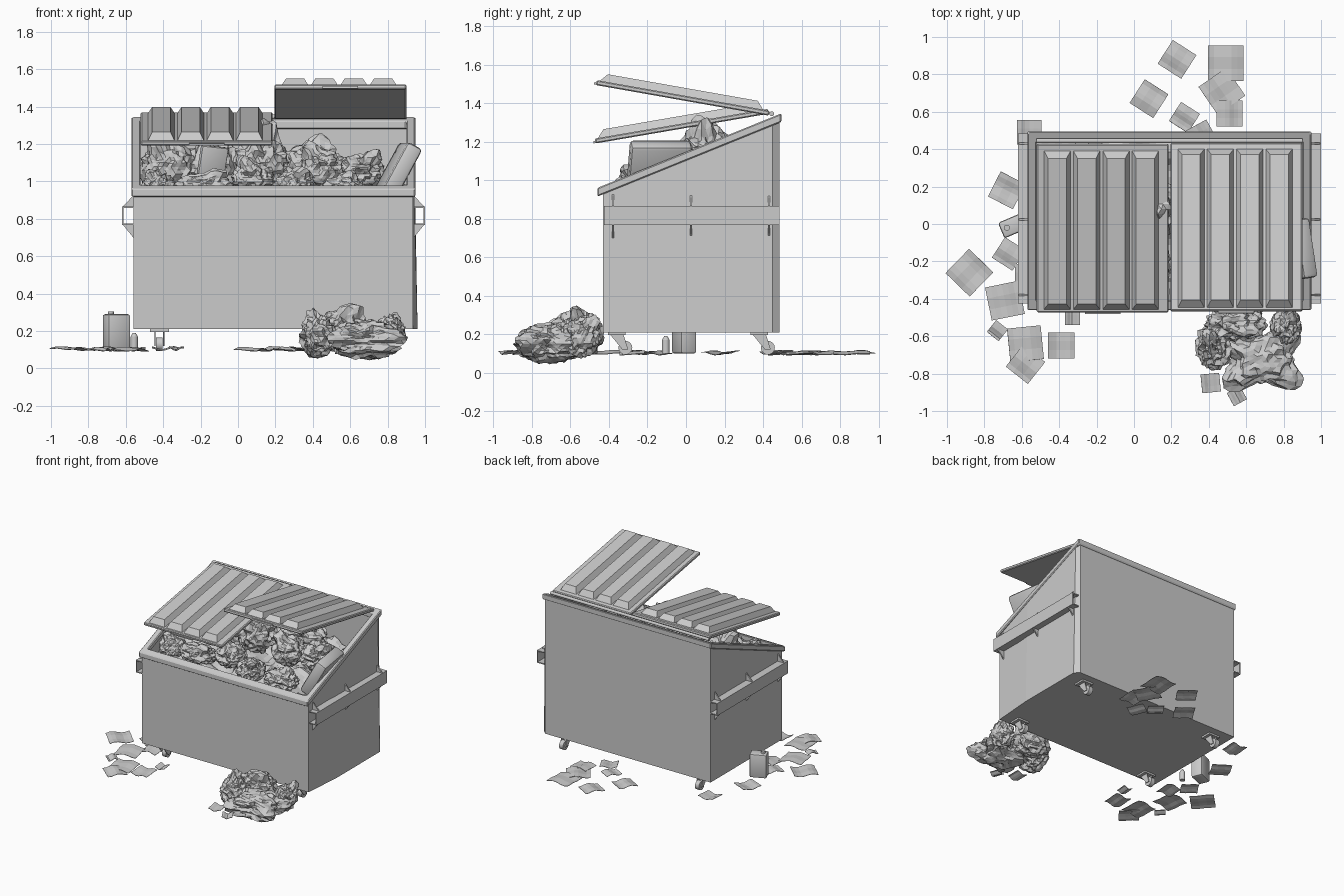
import bpy, bmesh, math, random
from mathutils import Matrix, Vector, noise

cube = bpy.data.objects.get("Cube")
if cube:
    bpy.data.objects.remove(cube)

grey = bpy.data.materials.new("plain grey")
grey.use_nodes = True
grey.diffuse_color = (0.6, 0.6, 0.6, 1)
grey.node_tree.nodes["Principled BSDF"].inputs["Base Color"].default_value = grey.diffuse_color


def finish(name, bm, matrix=None, smooth=False):
    """Turn a bmesh into a named object."""
    bmesh.ops.recalc_face_normals(bm, faces=bm.faces)
    mesh = bpy.data.meshes.new(name)
    bm.to_mesh(mesh)
    bm.free()
    if matrix:
        mesh.transform(matrix)
    mesh.materials.append(grey)
    obj = bpy.data.objects.new(name, mesh)
    bpy.context.collection.objects.link(obj)
    if smooth:
        bpy.ops.object.select_all(action='DESELECT')
        obj.select_set(True)
        bpy.context.view_layer.objects.active = obj
        bpy.ops.object.shade_smooth_by_angle(angle=math.radians(35))
    return obj


def place(loc, rot=(0, 0, 0)):
    turn = Matrix.Identity(4)
    for axis, angle in zip("XYZ", rot):
        turn = Matrix.Rotation(angle, 4, axis) @ turn
    return Matrix.Translation(loc) @ turn


def box(name, loc, size, rot=(0, 0, 0), bevel=0):
    bm = bmesh.new()
    bmesh.ops.create_cube(bm, size=1)
    bmesh.ops.scale(bm, vec=size, verts=bm.verts)
    if bevel:
        bmesh.ops.bevel(bm, geom=bm.edges[:], offset=bevel, segments=2, affect='EDGES', profile=0.5)
    return finish(name, bm, place(loc, rot), smooth=bool(bevel))


def cylinder(name, loc, radius, depth, rot=(0, 0, 0), top=None):
    bm = bmesh.new()
    bmesh.ops.create_cone(bm, cap_ends=True, segments=16, radius1=radius,
                          radius2=radius if top is None else top, depth=depth)
    return finish(name, bm, place(loc, rot), smooth=True)


def prism(name, points, offset):
    """Extrude a flat outline along a vector."""
    bm = bmesh.new()
    face = bm.faces.new([bm.verts.new(p) for p in points])
    moved = bmesh.ops.extrude_face_region(bm, geom=[face])["geom"]
    bmesh.ops.translate(bm, vec=offset, verts=[v for v in moved if isinstance(v, bmesh.types.BMVert)])
    return finish(name, bm)


def rim_height(y):
    return 0.955 + (y + 0.46) * 0.405


# Open container with a sloping top and thin walls
footprint = [(-0.56, -0.43), (0.935, -0.43), (0.96, -0.1), (0.96, 0.45), (0.925, 0.485), (-0.56, 0.485)]
bm = bmesh.new()
low = [bm.verts.new((x, y, 0.21)) for x, y in footprint]
high = [bm.verts.new((min(x, 0.94), y, rim_height(y) - 0.01)) for x, y in footprint]
bm.faces.new(low)
for i in range(len(low)):
    j = (i + 1) % len(low)
    bm.faces.new((low[i], low[j], high[j], high[i]))
body = finish("container_body", bm)
wall = body.modifiers.new("wall", 'SOLIDIFY')
wall.thickness = 0.02

# Sloping rim frame
bm = bmesh.new()
loops = []
for x0, x1, y0, y1, drop in ((-0.57, 0.948, -0.46, 0.495, 0), (-0.57, 0.948, -0.46, 0.495, 0.045),
                             (-0.52, 0.9, -0.41, 0.44, 0.045), (-0.52, 0.9, -0.41, 0.44, 0)):
    loops.append([bm.verts.new((x, y, rim_height(y) + 0.005 - drop))
                  for x, y in ((x0, y0), (x1, y0), (x1, y1), (x0, y1))])
for a, b in zip(loops, loops[1:] + loops[:1]):
    for i in range(4):
        j = (i + 1) % 4
        bm.faces.new((a[i], a[j], b[j], b[i]))
bmesh.ops.bevel(bm, geom=bm.edges[:], offset=0.006, segments=1, affect='EDGES')
finish("rim", bm)

# Lifting channels with gussets on both sides
for side, wall_x, label in ((-1, -0.56, "right"), (1, 0.94, "left")):
    outer = wall_x + side * 0.056
    middle = (wall_x + outer) / 2
    box(label + "_channel_face", (outer, 0.03, 0.817), (0.008, 0.91, 0.1))
    for z in (0.771, 0.863):
        box(label + "_channel_flange", (middle, 0.03, z), (0.056, 0.91, 0.008))
    for y in (-0.385, 0.02, 0.425):
        for z, tip in ((0.865, 0.925), (0.769, 0.7)):
            prism(label + "_gusset", [(wall_x, y, z), (outer, y, z), (wall_x, y, tip)], (0, 0.01, 0))


# Ribbed lids, hinged along the back
def lid(name, x, z, tilt):
    width, length = 0.705, 0.912
    matrix = place((x, 0.43, z), (tilt, 0, 0))
    bm = bmesh.new()
    bmesh.ops.create_cube(bm, size=1)
    bmesh.ops.scale(bm, vec=(width, length, 0.026), verts=bm.verts)
    bmesh.ops.translate(bm, vec=(width / 2, -length / 2, 0.013), verts=bm.verts)
    bmesh.ops.bevel(bm, geom=bm.edges[:], offset=0.006, segments=1, affect='EDGES')
    for i in range(4):
        rib = bmesh.ops.create_cube(bm, size=1)["verts"]
        for v in rib:
            top = v.co.z > 0
            v.co.x = 0.11 + i * 0.157 + v.co.x * (0.098 if top else 0.148)
            v.co.y = -0.465 + v.co.y * (0.79 if top else 0.87)
            v.co.z = 0.066 if top else 0.02
    finish(name, bm, matrix)
    box(name + "_grip", matrix @ Vector((width / 2, -length, 0.008)), (0.19, 0.02, 0.012), (tilt, 0, 0))


lid("right_lid", -0.52, 1.345, 0.17)
lid("left_lid", 0.195, 1.335, -0.175)
cylinder("hinge_rod", (0.19, 0.445, 1.345), 0.012, 1.42, (0, math.pi / 2, 0))

# Swivel castors
for x in (-0.42, 0.8):
    for y in (-0.36, 0.38):
        cylinder("castor_wheel", (x, y + 0.045, 0.13), 0.036, 0.035, (0, math.pi / 2, 0))
        box("castor_plate", (x, y, 0.203), (0.1, 0.09, 0.014))
        for side in (-0.026, 0.02):
            prism("castor_fork", [(x + side, y - 0.035, 0.2), (x + side, y + 0.035, 0.2),
                                  (x + side, y + 0.06, 0.12), (x + side, y + 0.03, 0.12)], (0.006, 0, 0))


# Crumpled bags with a gathered neck, or pillow bags with pointed corners
def bag(name, loc, size, neck=(0, 0, 1), seed=0, crumple=0.22, pillow=False):
    neck = Vector(neck).normalized()
    side = neck.orthogonal().normalized()
    other = neck.cross(side)
    shift = Vector((seed * 3.7, seed * 1.3, seed))
    bm = bmesh.new()
    bmesh.ops.create_icosphere(bm, subdivisions=4, radius=1)
    for v in bm.verts:
        n = v.co.normalized()
        around = math.atan2(n.dot(other), n.dot(side))
        closeness = max(0, n.dot(neck))
        fold = 1 - 2 * abs(noise.noise(n * 2.2 + shift))
        r = 0.9 + crumple * (fold - 0.6) + 0.08 * noise.noise(n * 6 + shift)
        r += 0.07 * closeness * math.sin(around * 9 + seed)
        if pillow:
            r += 0.3 * (1 - abs(n.z)) * math.cos(4 * math.atan2(n.y, n.x) + seed)
        else:
            r += 0.45 * max(0, closeness - 0.9) / 0.1
        v.co = n * r
    bmesh.ops.scale(bm, vec=size, verts=bm.verts)
    finish(name, bm, place(loc))


bag("spilled_bag_rear", (0.55, -0.53, 0.2), (0.18, 0.11, 0.12), (0.3, -0.4, 1), 1)
bag("spilled_bag_side", (0.43, -0.65, 0.17), (0.11, 0.14, 0.12), (-0.3, 0.3, 1), 2)
bag("spilled_bag_front", (0.68, -0.72, 0.15), (0.23, 0.18, 0.11), seed=3, pillow=True)
bag("spilled_bag_end", (0.81, -0.55, 0.18), (0.09, 0.11, 0.11), (0.5, 0.6, 0.8), 4)

# Rubbish heap filling the container
bm = bmesh.new()
bmesh.ops.create_grid(bm, x_segments=40, y_segments=26, size=1)
for v in bm.verts:
    v.co = Vector((0.19 + v.co.x * 0.72, 0.02 + v.co.y * 0.43, 0))
    v.co.z = 0.93 + 0.15 * v.co.y + 0.07 * noise.noise(v.co * 6) + 0.03 * noise.noise(v.co * 15)
finish("rubbish_heap", bm)
bag("heap_bag", (-0.37, 0.1, 1.06), (0.17, 0.2, 0.16), (-0.4, -0.3, 1), 5, 0.12)
bag("heap_bag", (-0.13, 0.14, 1.07), (0.17, 0.19, 0.17), (0.2, 0, 1), 6, 0.12)
bag("heap_bag", (0.12, 0.08, 1.1), (0.16, 0.16, 0.17), (0.2, 0, 1), 7)
bag("heap_bag", (0.44, 0.02, 1.06), (0.13, 0.14, 0.12), (-0.5, -0.2, 1), 8)
bag("heap_bag", (0.65, 0.1, 1.04), (0.14, 0.16, 0.11), (0.6, -0.2, 1), 9)
bag("heap_bag", (0.08, -0.2, 1.01), (0.12, 0.13, 0.1), (-0.4, -0.2, 1), 10)
bag("heap_bag", (0.3, -0.26, 0.97), (0.12, 0.12, 0.09), (0.3, -0.4, 1), 11)
bag("heap_bag", (-0.18, -0.25, 0.97), (0.17, 0.12, 0.08), (0.4, -0.4, 1), 12, 0.12)
bag("heap_bag", (-0.42, -0.24, 0.96), (0.1, 0.12, 0.09), (-0.4, 0, 1), 13)
bag("heap_bag", (0.56, -0.24, 0.95), (0.14, 0.13, 0.08), (0.2, 0.2, 1), 14)
bag("heap_bag", (0.4, 0.28, 1.08), (0.2, 0.14, 0.13), (0.2, 0.2, 1), 15)
box("heap_carton", (-0.14, -0.08, 1.08), (0.15, 0.04, 0.22), (0.2, 0.1, 0.3), 0.012)
box("leaning_case", (0.855, -0.14, 1.06), (0.09, 0.32, 0.3), (0, 0.5, 0.15), 0.02)

# Canister and bottle beside the container
box("canister", (-0.65, -0.01, 0.195), (0.13, 0.09, 0.19), (0, 0, 0.4), 0.012)
cylinder("canister_cap", (-0.68, -0.02, 0.296), 0.016, 0.02)
cylinder("bottle", (-0.555, -0.105, 0.135), 0.02, 0.07)
cylinder("bottle_neck", (-0.555, -0.105, 0.18), 0.02, 0.022, top=0.008)

# Loose wavy papers on the ground
random.seed(4)
papers = [(0.23, 0.88, 0.15, 1), (0.49, 0.86, 0.19, 0), (0.08, 0.67, 0.15, 1), (0.47, 0.71, 0.18, 0.6),
          (0.27, 0.57, 0.12, 1), (0.51, 0.59, 0.14, 0), (0.36, 0.47, 0.13, 0.5), (-0.56, 0.49, 0.13, 0),
          (-0.68, 0.18, 0.15, 1.1), (-0.67, -0.16, 0.13, 1), (-0.88, -0.26, 0.18, 0.8), (-0.69, -0.41, 0.18, 0.2),
          (-0.73, -0.57, 0.08, 0.9), (-0.58, -0.64, 0.18, 0.1), (-0.58, -0.75, 0.15, 0.9), (-0.39, -0.65, 0.14, 0),
          (-0.33, -0.5, 0.08, 0), (0.41, -0.85, 0.1, 0.1), (0.55, -0.92, 0.08, 0.5), (-0.57, -0.28, 0.13, 0)]
for x, y, size, turn in papers:
    bm = bmesh.new()
    bmesh.ops.create_grid(bm, x_segments=6, y_segments=3, size=size / 2)
    phase = random.uniform(0, 6)
    for v in bm.verts:
        v.co.z = 0.008 * math.sin(v.co.x / size * 7 + phase) + 0.004 * math.sin(v.co.y * 30)
    paper = finish("loose_paper", bm, place((x, y, 0.105), (0, 0, turn)))
    paper.modifiers.new("sheet", 'SOLIDIFY').thickness = 0.003
